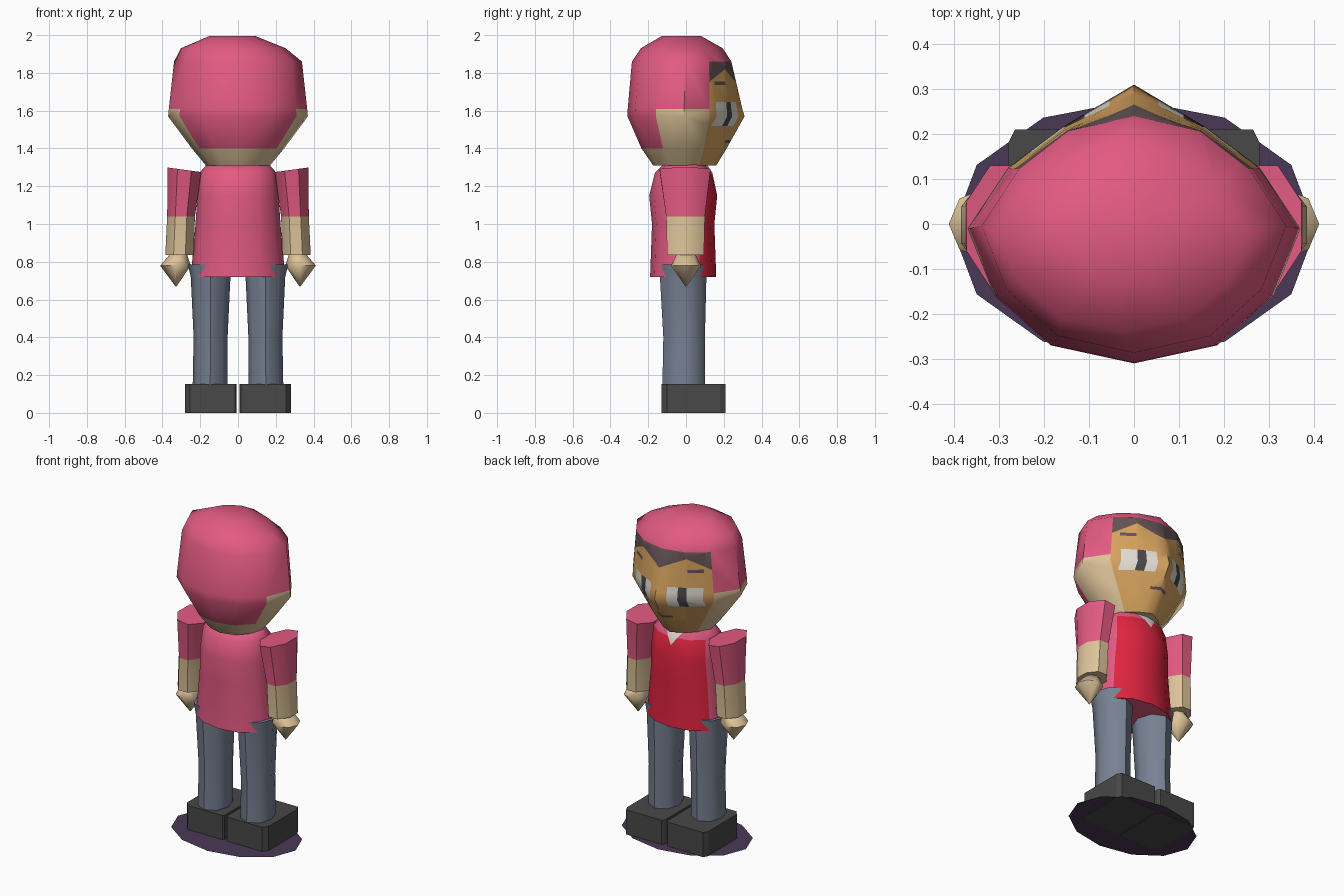
import bpy, bmesh, math
from mathutils import Vector

if "Cube" in bpy.data.objects:
    bpy.data.objects.remove(bpy.data.objects["Cube"])


def material(name, r, g, b):
    lin = [((c / 255 + 0.055) / 1.055) ** 2.4 for c in (r, g, b)]
    m = bpy.data.materials.new(name)
    m.diffuse_color = (*lin, 1)
    m.use_nodes = True
    m.node_tree.nodes["Principled BSDF"].inputs["Base Color"].default_value = m.diffuse_color
    return m


PINK = material("pink cloth", 226, 90, 130)
RED = material("red shirt", 222, 36, 62)
SKIN = material("pale skin", 222, 196, 154)
FACE = material("warm face skin", 214, 162, 94)
WHITE = material("off white", 226, 221, 212)
DARK = material("dark grey", 72, 72, 72)
FRINGE = material("brown hair", 100, 82, 84)
SLATE = material("slate trousers", 120, 129, 147)
SHADOW = material("purple disc", 74, 56, 86)


def loft(rings, cap_bottom=0, cap_top=0, rule=None):
    """Skin closed rings; rule(row, column) gives the material index."""
    bm = bmesh.new()
    rows = [[bm.verts.new(p) for p in ring] for ring in rings]
    n = len(rows[0])
    for i in range(len(rows) - 1):
        for j in range(n):
            k = (j + 1) % n
            f = bm.faces.new((rows[i][j], rows[i][k], rows[i + 1][k], rows[i + 1][j]))
            f.material_index = rule(i, j) if rule else 0
    bm.faces.new(rows[0][::-1]).material_index = cap_bottom
    bm.faces.new(rows[-1]).material_index = cap_top
    bmesh.ops.recalc_face_normals(bm, faces=bm.faces)
    return bm


def finish(bm, name, mats, angle=None):
    me = bpy.data.meshes.new(name)
    bmesh.ops.recalc_face_normals(bm, faces=bm.faces)
    bm.to_mesh(me)
    bm.free()
    ob = bpy.data.objects.new(name, me)
    bpy.context.collection.objects.link(ob)
    for m in mats:
        me.materials.append(m)
    if angle:
        bpy.ops.object.select_all(action='DESELECT')
        ob.select_set(True)
        bpy.context.view_layer.objects.active = ob
        bpy.ops.object.shade_smooth_by_angle(angle=math.radians(angle))
    return ob


def oval(x0, x1, y0, y1, z, n, turn=0.0, tilt=0.0):
    """Ring filling the given bounds; tilt raises the +x side."""
    off = math.pi / n if turn else 0
    k = 1 / math.cos(off)
    pts = []
    for i in range(n):
        a = 2 * math.pi * i / n + off
        c, s = math.cos(a) * k, math.sin(a) * k
        pts.append(((x0 + x1) / 2 + c * (x1 - x0) / 2,
                    (y0 + y1) / 2 + s * (y1 - y0) / 2, z + tilt * c))
    return pts


def cut(bm, co, no, test):
    """Slice only the faces that pass the test."""
    faces = [f for f in bm.faces if test(f)]
    geom = faces + list({e for f in faces for e in f.edges}) + list({v for f in faces for v in f.verts})
    bmesh.ops.bisect_plane(bm, geom=geom, plane_co=co, plane_no=no, dist=1e-5)


# Head: twelve-sided outline, pointed at the nose
half = [(0, -.31), (.185, -.27), (.31, -.16), (.37, -.01), (.28, .125), (.16, .215), (0, .31)]
outline = half + [(-x, y) for x, y in half[-2:0:-1]]


def head_ring(z, sx, sy, front, cx=0.0, cy=0.0):
    return [(cx + x * sx, front if i == 6 else cy + y * sy, z) for i, (x, y) in enumerate(outline)]


def head_rule(row, col):
    if row >= 4:
        return 0                      # crown
    if col in (4, 5, 6, 7):
        return 2                      # face
    if row == 3:
        return 0
    return 0 if row in (1, 2) and col in (0, 1, 10, 11) else 1


head = loft([
    head_ring(1.31, .46, .56, .16),
    head_ring(1.40, .66, .76, .215),
    head_ring(1.57, 1, 1, .31),
    head_ring(1.61, .99, .995, .298),
    head_ring(1.86, .915, .94, .24, 0, .005),
    head_ring(1.93, .75, .74, .195, -.025, -.01),
    head_ring(1.995, .33, .35, .08, -.03, -.02),
], cap_bottom=1, rule=head_rule)

# Face paint: cut eyes, brows, mouth and a zigzag fringe into the face
is_face = lambda f: f.material_index == 2
eye_z, brow_z, mouth_z = (1.52, 1.645), (1.735, 1.755), (1.43, 1.445)
for z in eye_z + brow_z + mouth_z:
    cut(head, (0, 0, z), (0, 0, 1), is_face)
for s in (-1, 1):
    for x in (.05, .055, .11, .155, .23):
        cut(head, (s * x, 0, 0), (1, 0, 0), is_face)
    in_fringe = lambda f: is_face(f) and f.calc_center_median().z > 1.73 and f.calc_center_median().x * s > 0
    cut(head, (0, 0, 1.75), (-s * .07, 0, .15), in_fringe)
    cut(head, (s * .15, 0, 1.82), (s * .07, 0, .12), in_fringe)


def fringe_height(x):
    return 1.75 + .07 * (x / .15 if x < .15 else max(0, 1 - (x - .15) / .12))


for f in head.faces:
    if not is_face(f):
        continue
    c = f.calc_center_median()
    x, z = abs(c.x), c.z
    if z > fringe_height(x):
        f.material_index = 3
    elif eye_z[0] < z < eye_z[1] and .055 < x < .23:
        f.material_index = 5 if .11 < x < .155 else 4
    elif brow_z[0] < z < brow_z[1] and .155 < x < .23:
        f.material_index = 3
    elif mouth_z[0] < z < mouth_z[1] and x < .055:
        f.material_index = 3
finish(head, "head", [PINK, SKIN, FACE, FRINGE, WHITE, DARK], 50)

# Torso: hooded jacket with a red front panel and a white collar point
torso = loft([
    oval(-.25, .25, -.19, .16, .72, 12),
    oval(-.225, .225, -.18, .15, 1.0, 12),
    oval(-.215, .215, -.195, .165, 1.15, 12),
    oval(-.205, .205, -.165, .14, 1.27, 12),
    oval(-.165, .165, -.12, .11, 1.315, 12),
], rule=lambda r, c: 1 if r < 3 and c in (1, 2, 3, 4) else 0)
at_collar = lambda f: f.calc_center_median().y > .08 and f.calc_center_median().z > 1.15
for s in (-1, 1):
    cut(torso, (0, 0, 1.225), (s * .09, 0, -.065), at_collar)
for f in torso.faces:
    c = f.calc_center_median()
    if at_collar(f) and f.normal.z < .95 and c.z > 1.225 + abs(c.x) * 1.38:
        f.material_index = 2
finish(torso, "torso", [PINK, RED, WHITE], 50)

# Limbs and shoes, built on +x and mirrored
for s, side in ((1, "right"), (-1, "left")):
    def limb(name, rings, mats, angle, **kw):
        bm = loft([[(s * x, y, z) for x, y, z in r] for r in rings], **kw)
        finish(bm, side + "_" + name, mats, angle)

    limb("arm", [
        oval(.235, .385, -.10, .095, .835, 8, 1),
        oval(.228, .375, -.105, .10, 1.04, 8, 1),
        oval(.195, .372, -.14, .13, 1.287, 8, 1, .012),
    ], [SKIN, PINK], 45, cap_top=1, rule=lambda r, c: r)

    limb("hand", [
        oval(.325, .331, -.003, .003, .67, 8),
        oval(.25, .412, -.08, .08, .78, 8),
        oval(.27, .36, -.05, .05, .84, 8),
    ], [SKIN], 60)

    limb("leg", [
        oval(.055, .24, -.125, .10, .14, 8),
        oval(.055, .235, -.12, .10, .40, 8),
        oval(.04, .25, -.138, .108, .72, 8),
        oval(.035, .265, -.14, .11, .785, 8),
    ], [SLATE], 50)

    sole = [(.008, -.12), (.015, -.13), (.255, -.13), (.28, -.10),
            (.28, .18), (.265, .21), (.02, .21), (.008, .19)]
    limb("shoe", [[(x, y, z) for x, y in sole] for z in (0, .153)], [DARK], None)

# Flat disc under the feet
disc = bmesh.new()
disc.faces.new([disc.verts.new(p) for p in oval(-.404, .404, -.30, .275, .003, 12)])
finish(disc, "ground_disc", [SHADOW])
